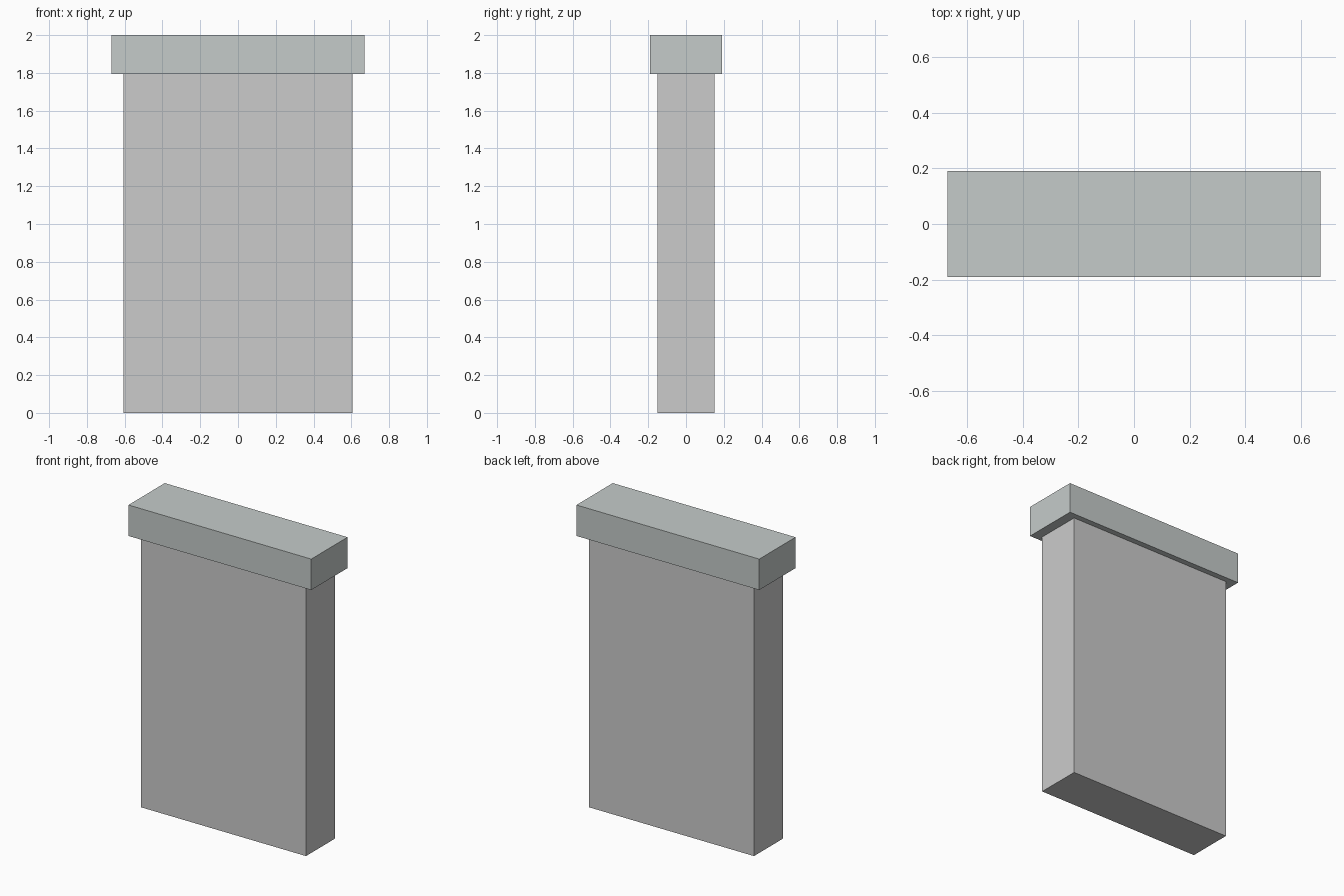
import bpy

if "Cube" in bpy.data.objects:
    bpy.data.objects.remove(bpy.data.objects["Cube"])


def box(name, width, depth, z0, z1):
    bpy.ops.mesh.primitive_cube_add(size=1, location=(0, 0, (z0 + z1) / 2))
    obj = bpy.context.object
    obj.name = name
    obj.scale = (width, depth, z1 - z0)
    bpy.ops.object.transform_apply(location=False, rotation=False, scale=True)
    return obj


CAP_BOTTOM = 1.795

# Upright slab
box("pillar_body", 1.21, 0.304, 0, CAP_BOTTOM)

# Overhanging cap stone
cap = box("pillar_cap", 1.34, 0.38, CAP_BOTTOM, 2)
stone = bpy.data.materials.new("cap_stone")
stone.diffuse_color = (0.56, 0.60, 0.59, 1)
stone.use_nodes = True
stone.node_tree.nodes["Principled BSDF"].inputs["Base Color"].default_value = stone.diffuse_color
cap.data.materials.append(stone)
